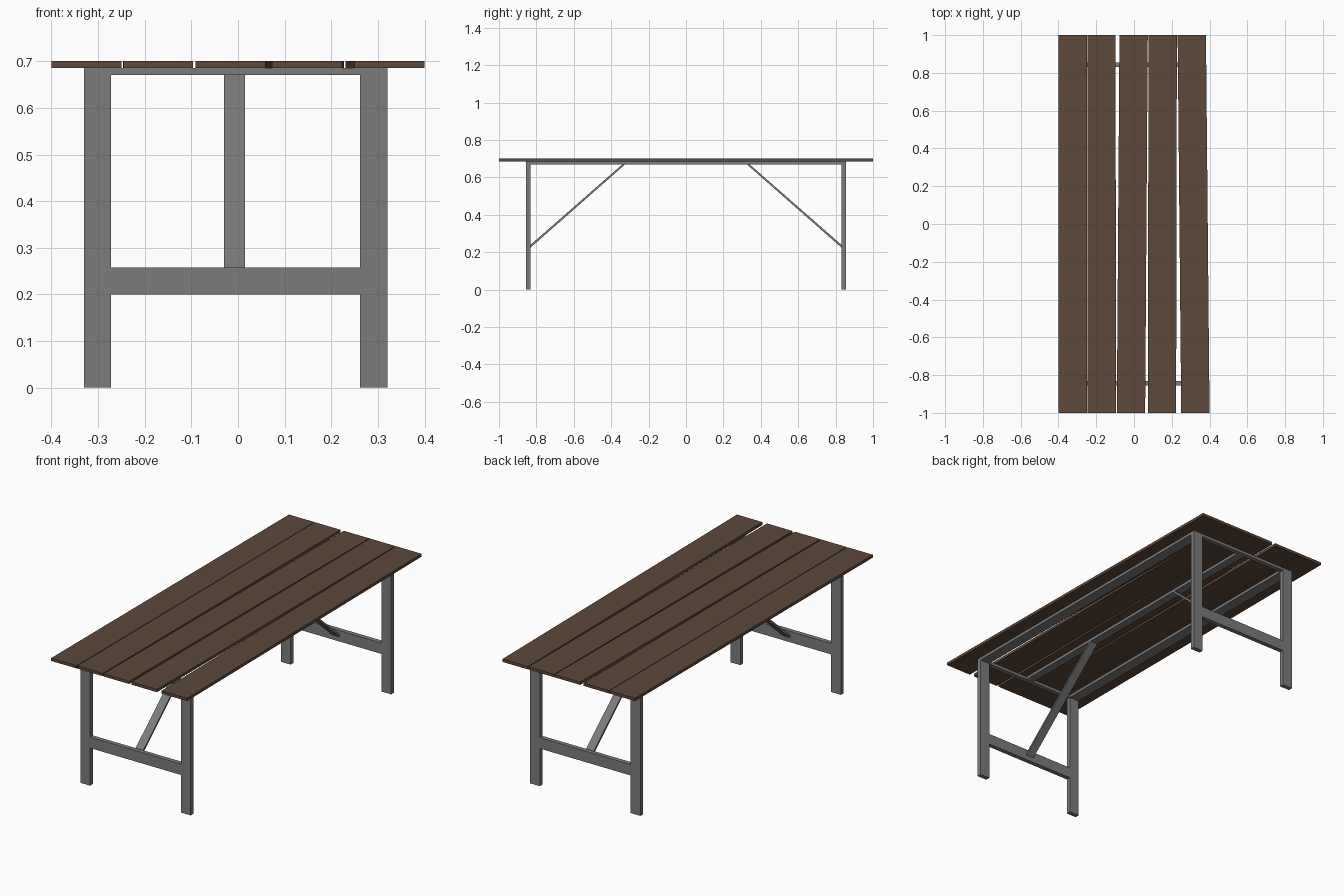
import bpy, bmesh
from mathutils import Vector

if "Cube" in bpy.data.objects:
    bpy.data.objects.remove(bpy.data.objects["Cube"])


def material(name, rgb):
    m = bpy.data.materials.new(name)
    m.diffuse_color = (*rgb, 1.0)
    m.use_nodes = True
    m.node_tree.nodes["Principled BSDF"].inputs["Base Color"].default_value = m.diffuse_color
    return m


wood = material("brown_wood", (0.112, 0.065, 0.042))
metal = material("grey_metal", (0.2, 0.2, 0.2))


def prism(name, profile, offset, mat):
    """Extrude a flat outline along an offset vector."""
    bm = bmesh.new()
    face = bm.faces.new([bm.verts.new(p) for p in profile])
    ext = bmesh.ops.extrude_face_region(bm, geom=[face])
    moved = [v for v in ext["geom"] if isinstance(v, bmesh.types.BMVert)]
    bmesh.ops.translate(bm, verts=moved, vec=Vector(offset))
    bmesh.ops.recalc_face_normals(bm, faces=bm.faces)
    me = bpy.data.meshes.new(name)
    bm.to_mesh(me)
    bm.free()
    me.materials.append(mat)
    ob = bpy.data.objects.new(name, me)
    bpy.context.collection.objects.link(ob)
    return ob


def box(name, x0, x1, y0, y1, z0, z1, mat):
    base = [(x0, y0, z0), (x1, y0, z0), (x1, y1, z0), (x0, y1, z0)]
    return prism(name, base, (0, 0, z1 - z0), mat)


TOP, UNDER, RAIL = 0.70, 0.685, 0.67
L0, L1, R0, R1 = -0.33, -0.272, 0.262, 0.32   # leg sides
IN, OUT = 0.831, 0.855                        # leg inner and outer y

# Table top: slightly skewed planks (left edge at front, left edge at back)
planks = [(-0.40, -0.40), (-0.246, -0.247), (-0.091, -0.077),
          (0.073, 0.077), (0.25, 0.231)]
for i, (f, b) in enumerate(planks):
    w = 0.15
    outline = [(f, -1, UNDER), (f + w, -1, UNDER), (b + w, 1, UNDER), (b, 1, UNDER)]
    prism(f"plank_{i + 1}", outline, (0, 0, TOP - UNDER), wood)

for side, s in (("front", -1), ("back", 1)):
    # Pair of legs joined by a lower cross bar
    h = [(L0, 0), (L1, 0), (L1, 0.2), (R0, 0.2), (R0, 0), (R1, 0),
         (R1, UNDER), (R0, UNDER), (R0, 0.258), (L1, 0.258), (L1, UNDER), (L0, UNDER)]
    prism(f"{side}_legs", [(x, s * IN, z) for x, z in h], (0, s * (OUT - IN), 0), metal)
    # Upper cross bar
    ys = sorted((s * IN, s * OUT))
    box(f"{side}_top_bar", L1, R0, *ys, RAIL, UNDER, metal)
    # Diagonal brace from cross bar to centre rail
    d = [(0.831, 0.225), (0.831, 0.24), (0.34, RAIL), (0.325, RAIL)]
    prism(f"{side}_brace", [(-0.03, s * y, z) for y, z in d], (0.045, 0, 0), metal)

# Long rails under the top
for name, x0, x1 in (("left_rail", L0, L1), ("centre_rail", -0.03, 0.015),
                     ("right_rail", R0, R1)):
    box(name, x0, x1, -IN, IN, RAIL, UNDER, metal)
